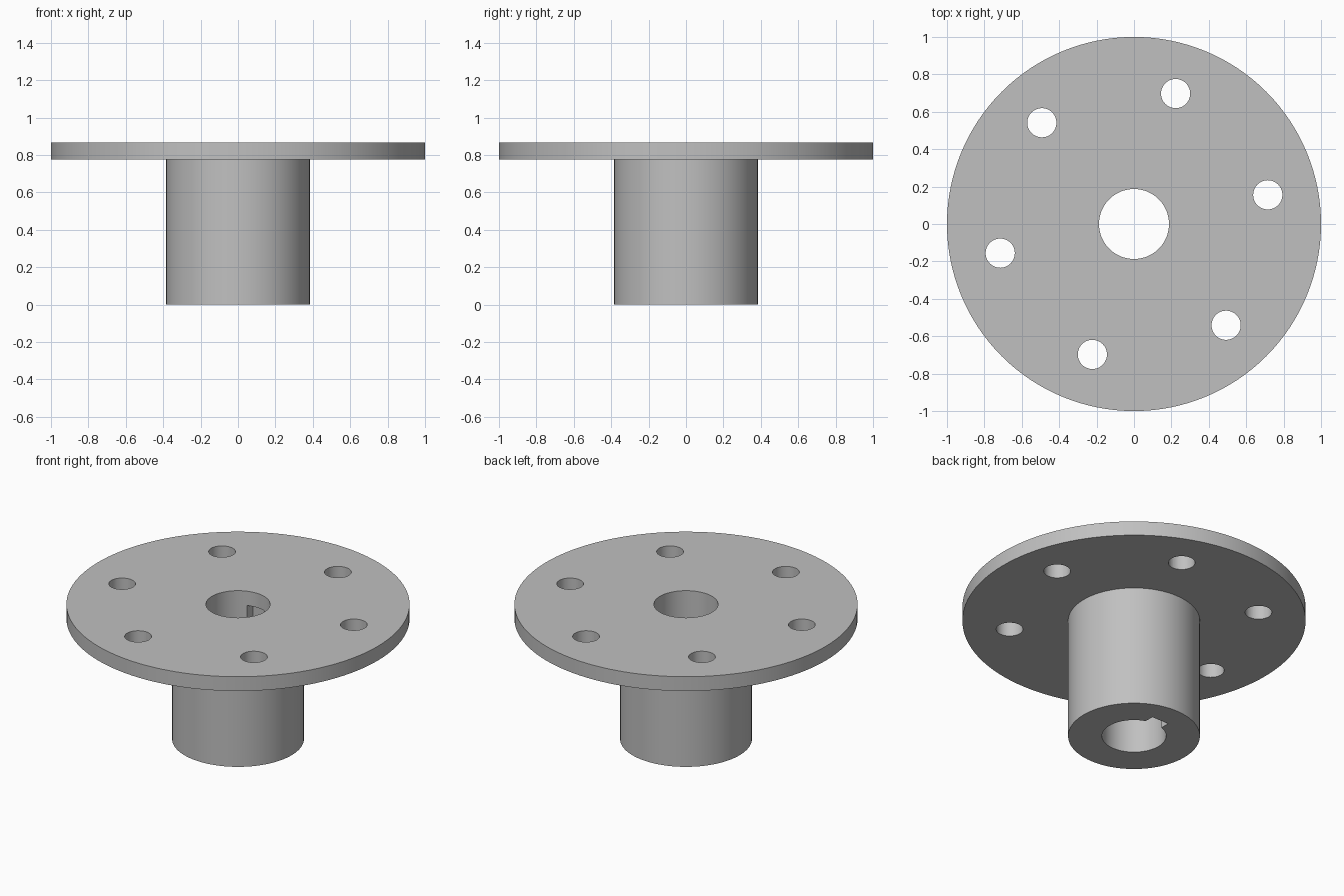
import bpy
import bmesh
from math import cos, sin, radians
from mathutils import Matrix, Vector

cube = bpy.data.objects.get("Cube")
if cube:
    bpy.data.objects.remove(cube, do_unlink=True)

HEIGHT = 0.867          # overall height
FLANGE_Z = 0.775        # underside of the flange
FLANGE_R, HUB_R, BORE_R = 1.0, 0.384, 0.187
BOLT_R, BOLT_CIRCLE, BOLT_START, BOLT_COUNT = 0.078, 0.732, 12.3, 6
KEY_HALF_WIDTH, KEY_TOP = 0.06, 0.238

steel = bpy.data.materials.new("grey steel")
steel.use_nodes = True
grey = (0.53, 0.53, 0.53, 1)
steel.diffuse_color = grey
steel.node_tree.nodes["Principled BSDF"].inputs["Base Color"].default_value = grey


def finish(name, bm):
    """Turn a bmesh into a linked object in the steel material."""
    bmesh.ops.recalc_face_normals(bm, faces=bm.faces[:])
    mesh = bpy.data.meshes.new(name)
    bm.to_mesh(mesh)
    bm.free()
    mesh.materials.append(steel)
    obj = bpy.data.objects.new(name, mesh)
    bpy.context.collection.objects.link(obj)
    return obj


def lathe(name, profile, steps):
    """Revolve an (r, z) profile around the z axis."""
    bm = bmesh.new()
    verts = [bm.verts.new((r, 0, z)) for r, z in profile]
    edges = [bm.edges.new(pair) for pair in zip(verts, verts[1:] + verts[:1])]
    bmesh.ops.spin(bm, geom=verts + edges, cent=(0, 0, 0), axis=(0, 0, 1),
                   angle=radians(360), steps=steps, use_merge=True)
    bmesh.ops.remove_doubles(bm, verts=bm.verts[:], dist=1e-5)
    return finish(name, bm)


def cut(body, cutter):
    """Subtract the cutter from the body, then discard it."""
    cutter.hide_render = True
    mod = body.modifiers.new(cutter.name, 'BOOLEAN')
    mod.operation = 'DIFFERENCE'
    mod.solver = 'EXACT'
    mod.object = cutter
    bpy.context.view_layer.objects.active = body
    bpy.ops.object.modifier_apply(modifier=mod.name)
    bpy.data.objects.remove(cutter, do_unlink=True)


# Flange and hub turned as one piece with a through bore
body = lathe("flanged_hub", [
    (BORE_R, 0), (HUB_R, 0), (HUB_R, FLANGE_Z), (FLANGE_R, FLANGE_Z),
    (FLANGE_R, HEIGHT), (BORE_R, HEIGHT)], 128)

# Ring of bolt holes through the flange
bm = bmesh.new()
for i in range(BOLT_COUNT):
    a = radians(BOLT_START + i * 360 / BOLT_COUNT)
    centre = Vector((BOLT_CIRCLE * cos(a), BOLT_CIRCLE * sin(a), HEIGHT))
    bmesh.ops.create_cone(bm, cap_ends=True, segments=48, radius1=BOLT_R,
                          radius2=BOLT_R, depth=0.5,
                          matrix=Matrix.Translation(centre))
cut(body, finish("bolt_hole_cutter", bm))

# Keyway at the back of the bore, running up to the flange
bm = bmesh.new()
bottom = -0.1
size = Vector((2 * KEY_HALF_WIDTH, KEY_TOP - 0.1, FLANGE_Z - bottom))
centre = Vector((0, (KEY_TOP + 0.1) / 2, (FLANGE_Z + bottom) / 2))
bmesh.ops.create_cube(bm, size=1,
                      matrix=Matrix.Translation(centre) @ Matrix.Diagonal(size).to_4x4())
cut(body, finish("keyway_cutter", bm))

# Smooth round walls, crisp rims
bpy.ops.object.select_all(action='DESELECT')
body.select_set(True)
bpy.context.view_layer.objects.active = body
bpy.ops.object.shade_smooth_by_angle(angle=radians(30))
